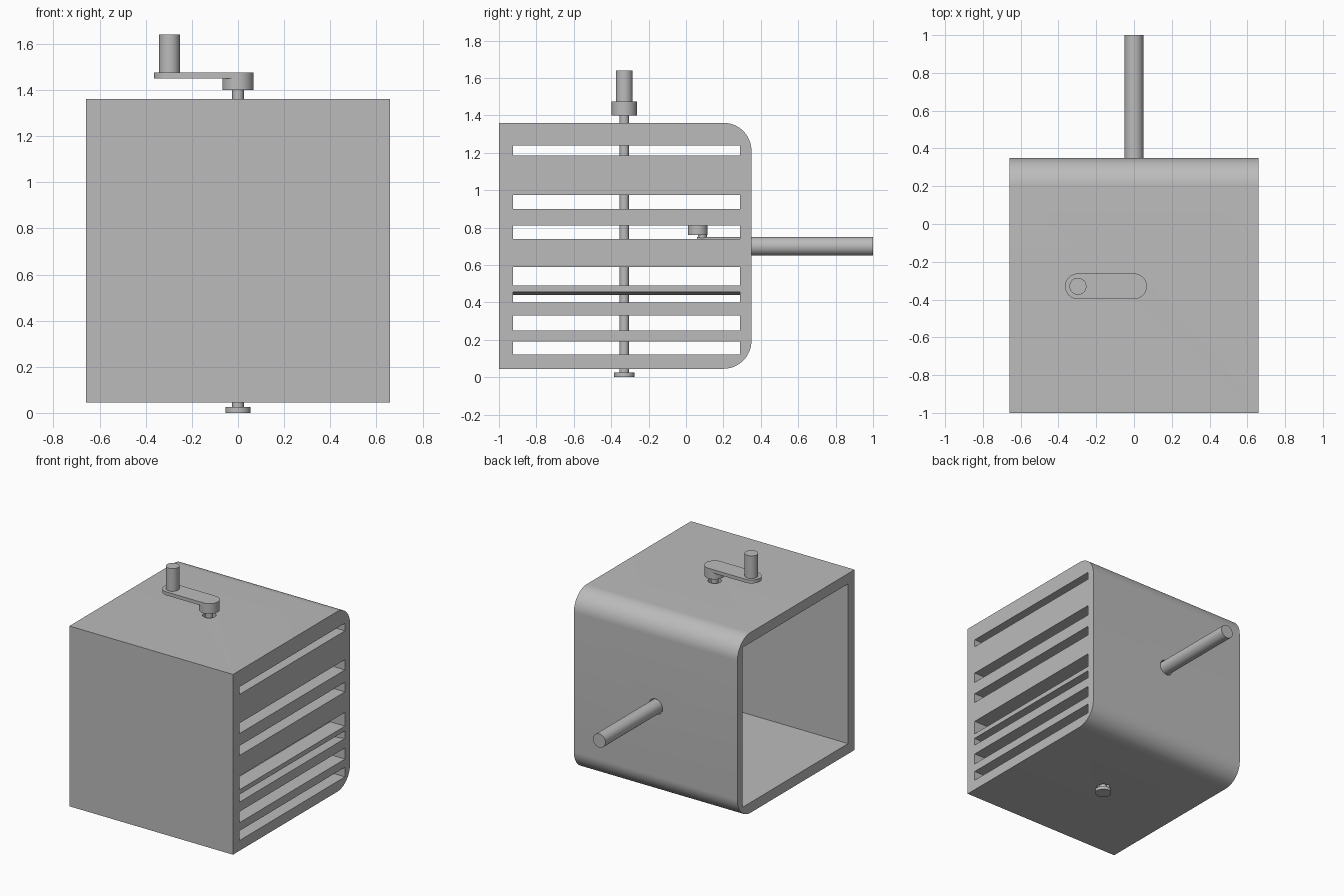
import bpy, math
from mathutils import Matrix

cube = bpy.data.objects.get("Cube")
if cube:
    bpy.data.objects.remove(cube, do_unlink=True)

grey = bpy.data.materials.new("plain_grey")
grey.use_nodes = True
colour = (0.5, 0.5, 0.5, 1)
grey.diffuse_color = colour
grey.node_tree.nodes["Principled BSDF"].inputs["Base Color"].default_value = colour

SHAFT_Y = -0.33
ROD_Z = 0.70


def prism(name, points, low, high, matrix=None):
    """Extrude a closed 2D outline along local z."""
    n = len(points)
    verts = [(x, y, h) for h in (low, high) for x, y in points]
    faces = [tuple(reversed(range(n))), tuple(range(n, 2 * n))]
    faces += [(i, (i + 1) % n, n + (i + 1) % n, n + i) for i in range(n)]
    mesh = bpy.data.meshes.new(name)
    mesh.from_pydata(verts, [], faces)
    if matrix:
        mesh.transform(matrix)
    mesh.materials.append(grey)
    obj = bpy.data.objects.new(name, mesh)
    bpy.context.collection.objects.link(obj)
    return obj


def arc(cx, cy, r, start, end, steps):
    angles = [math.radians(start + (end - start) * i / steps) for i in range(steps + 1)]
    return [(cx + r * math.cos(a), cy + r * math.sin(a)) for a in angles]


def rod(name, x, y, r, low, high, matrix=None):
    return prism(name, arc(x, y, r, 0, 360, 40)[:-1], low, high, matrix)


def box(name, x, y, z):
    outline = [(x[0], y[0]), (x[1], y[0]), (x[1], y[1]), (x[0], y[1])]
    return prism(name, outline, z[0], z[1])


def select(obj):
    bpy.ops.object.select_all(action='DESELECT')
    obj.select_set(True)
    bpy.context.view_layer.objects.active = obj


def cut(target, cutter):
    cutter.hide_render = True
    mod = target.modifiers.new("cut", 'BOOLEAN')
    mod.operation = 'DIFFERENCE'
    mod.solver = 'EXACT'
    mod.object = cutter
    select(target)
    bpy.ops.object.modifier_apply(modifier=mod.name)
    bpy.data.objects.remove(cutter, do_unlink=True)


# Axis swaps: local (x, y, z) -> world (y, z, x), and -> world (x, z, y)
to_side = Matrix(((0, 0, 1, 0), (1, 0, 0, 0), (0, 1, 0, 0), (0, 0, 0, 1)))
to_back = Matrix(((-1, 0, 0, 0), (0, 0, 1, 0), (0, 1, 0, 0), (0, 0, 0, 1)))

# Housing: side profile with rounded back edges, hollow and open at one side
profile = [(-1, 0.045)] + arc(0.2, 0.195, 0.15, -90, 0, 16)
profile += arc(0.2, 1.21, 0.15, 0, 90, 16) + [(-1, 1.36)]
housing = prism("housing", profile, -0.66, 0.66, to_side)
inner_y = (-0.925, 0.29)
cut(housing, box("cavity", (-1, 0.54), inner_y, (0.12, 1.285)))

# Slots in the closed side
for low, high in [(0.12, 0.19), (0.25, 0.33), (0.49, 0.59),
                  (0.74, 0.81), (0.90, 0.975), (1.185, 1.24)]:
    cut(housing, box("slot", (0.4, 0.8), inner_y, (low, high)))

# One slot slopes down towards the inside
sloped = box("sloped_slot", (-0.2, 0.2), inner_y, (-0.0275, 0.0275))
sloped.data.transform(Matrix.Translation((0.6, 0, 0.42)) @ Matrix.Rotation(-0.125, 4, 'Y'))
cut(housing, sloped)

# Clearance holes for the shaft and the rod
cut(housing, rod("shaft_hole", 0, SHAFT_Y, 0.045, -0.1, 1.5))
cut(housing, rod("rod_hole", 0, ROD_Z, 0.056, 0.2, 0.5, to_back))

# Vertical shaft with foot and crank
parts = [
    housing,
    rod("shaft", 0, SHAFT_Y, 0.025, 0.01, 1.42),
    rod("shaft_foot", 0, SHAFT_Y, 0.055, 0, 0.025),
    rod("crank_hub", 0, SHAFT_Y, 0.068, 1.40, 1.46),
    prism("crank_arm", arc(0, SHAFT_Y, 0.068, -90, 90, 20)
          + arc(-0.297, SHAFT_Y, 0.068, 90, 270, 20), 1.45, 1.475),
    rod("crank_handle", -0.297, SHAFT_Y, 0.045, 1.47, 1.64),
    # Horizontal rod with an upright pin at its inner end
    rod("push_rod", 0, ROD_Z, 0.05, 0.06, 1.0, to_back),
    rod("rod_pin", 0, 0.087, 0.024, 0.70, 0.77),
    rod("pin_head", 0, 0.063, 0.052, 0.76, 0.81),
]

for part in parts:
    select(part)
    bpy.ops.object.shade_smooth_by_angle(angle=math.radians(30))
